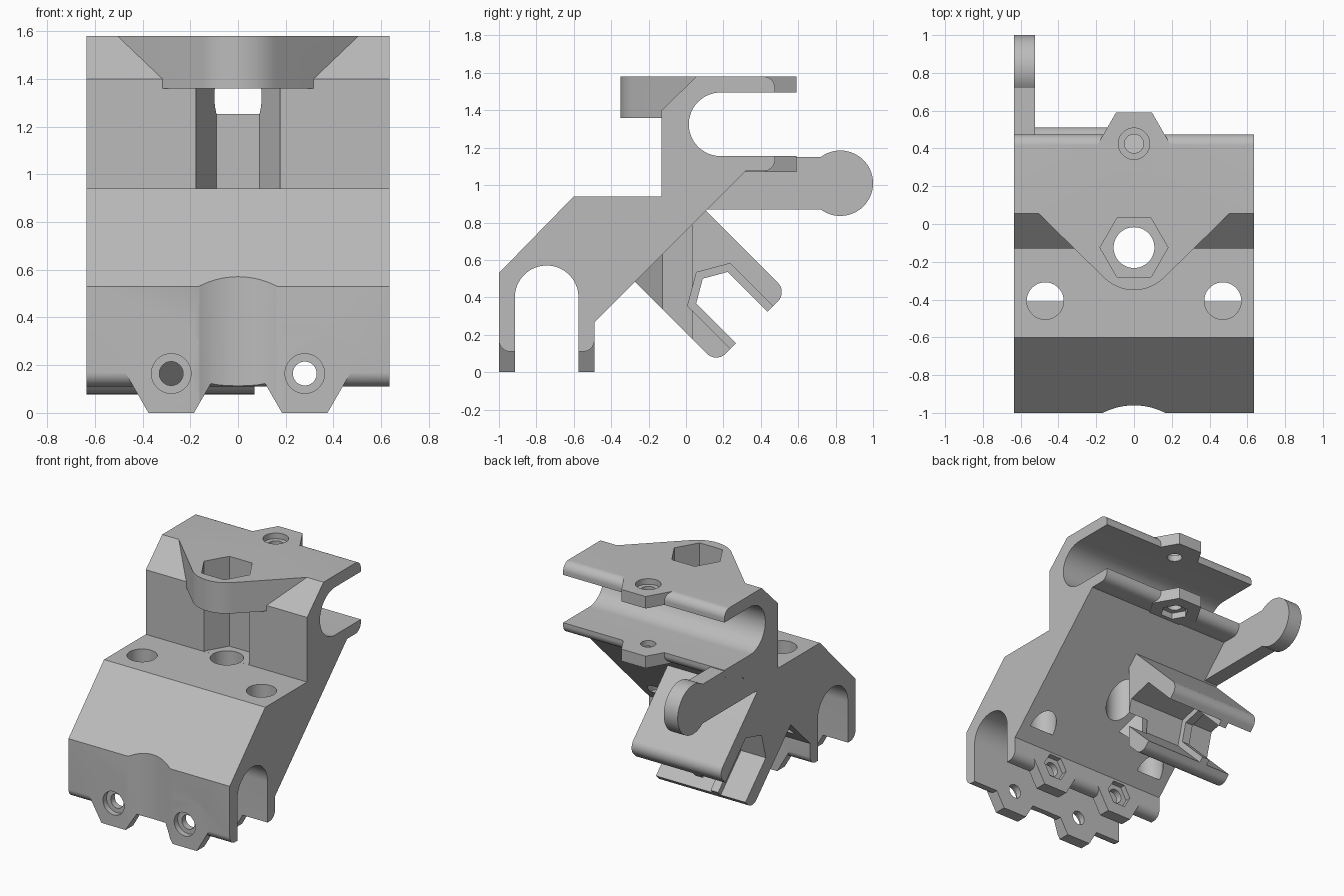
import bpy, bmesh
from math import sin, cos, pi, radians, sqrt
from mathutils import Vector

if "Cube" in bpy.data.objects:
    bpy.data.objects.remove(bpy.data.objects["Cube"])

grey = bpy.data.materials.new("light_grey_plastic")
grey.use_nodes = True
COLOUR = (0.5, 0.5, 0.5, 1)
grey.diffuse_color = COLOUR
grey.node_tree.nodes["Principled BSDF"].inputs["Base Color"].default_value = COLOUR

HALF = 0.635
LAYOUT = {"x": lambda a, b, d: (d, a, b),
          "y": lambda a, b, d: (a, d, b),
          "z": lambda a, b, d: (a, b, d)}


def arc(cx, cy, r, start, end, steps=12):
    angles = [radians(start + (end - start) * i / steps) for i in range(steps + 1)]
    return [(cx + r * cos(t), cy + r * sin(t)) for t in angles]


def polygon(cx, cy, r, sides=48, turn=0):
    return arc(cx, cy, r, turn, turn + 360, sides)[:-1]


def prism(name, axis, points, start, end):
    """Extrude a flat outline along one axis."""
    bm = bmesh.new()
    place = LAYOUT[axis]
    face = bm.faces.new([bm.verts.new(place(a, b, start)) for a, b in points])
    grown = bmesh.ops.extrude_face_region(bm, geom=[face])
    shift = Vector(place(0, 0, end - start))
    bmesh.ops.translate(bm, vec=shift,
                        verts=[v for v in grown["geom"] if isinstance(v, bmesh.types.BMVert)])
    bmesh.ops.recalc_face_normals(bm, faces=bm.faces)
    mesh = bpy.data.meshes.new(name)
    bm.to_mesh(mesh)
    bm.free()
    mesh.materials.append(grey)
    obj = bpy.data.objects.new(name, mesh)
    bpy.context.scene.collection.objects.link(obj)
    return obj


def combine(target, operation, *shape):
    """Join a prism to the target or cut it away."""
    tool = prism("tool", *shape)
    tool.hide_render = True
    mod = target.modifiers.new("shape", "BOOLEAN")
    mod.operation, mod.solver, mod.object = operation, "EXACT", tool
    bpy.context.view_layer.objects.active = target
    bpy.ops.object.modifier_apply(modifier=mod.name)
    bpy.data.objects.remove(tool)


def add(target, *shape):
    combine(target, "UNION", *shape)


def cut(target, *shape):
    combine(target, "DIFFERENCE", *shape)


# Body side profile, with rounded outer corners on the clamp lips
R = 0.06
profile = [(-1, 0.53), (-0.6, 0.94), (-0.13, 0.94), (-0.13, 1.4), (0.055, 1.58)]
profile += arc(0.415, 1.58 - R, R, 90, 0) + arc(0.415, 1.075 + R, R, 0, -90)
profile += [(0.32, 1.075), (-0.49, 0.265)]
profile += arc(-0.49 - R, 0.11 + R, R, 0, -90) + arc(-1 + R, 0.11 + R, R, 270, 180)
body = prism("clamp_body", "x", profile, -HALF, HALF)

# Overhanging nut flange at the top
flange = [(0.51, 0.06), (-0.51, 0.06)] + arc(0, -0.125, 0.225, 225, 315, 16)
add(body, "z", flange, 1.36, 1.58)

# Hexagonal screw tabs on both clamps
TAB = 0.165 / cos(pi / 6)
for x in (-0.28, 0.28):
    for y in (-1, -0.575):
        add(body, "y", polygon(x, 0.165, TAB, 6), y, y + 0.085)
for z in (1.07, 1.495):
    add(body, "z", polygon(0, 0.425, TAB, 6), z, z + 0.085)

# Rod channels
front_slot = arc(-0.745, 0.4, 0.17, 0, 180, 32) + [(-0.915, -0.2), (-0.575, -0.2)]
top_slot = arc(0.185, 1.325, 0.17, 90, 270, 32) + [(0.8, 1.155), (0.8, 1.495)]
cut(body, "x", front_slot, -1, 1)
cut(body, "x", top_slot, -1, 1)

# Shallow round groove down the front
cut(body, "z", polygon(0, -1.32, 0.36, 96), -0.2, 0.9)

# Screw holes, head recesses and nut traps
for x in (-0.28, 0.28):
    cut(body, "y", polygon(x, 0.165, 0.05), -1.1, -0.4)
    cut(body, "y", polygon(x, 0.165, 0.083), -1.1, -0.96)
    cut(body, "y", polygon(x, 0.165, 0.095, 6), -0.53, -0.4)
cut(body, "z", polygon(0, 0.425, 0.05), 0.9, 1.7)
cut(body, "z", polygon(0, 0.425, 0.083), 1.54, 1.7)
cut(body, "z", polygon(0, 0.425, 0.095, 6), 0.9, 1.115)

# Central hexagonal shaft with a round bore below, and two blind side bores
cut(body, "z", polygon(0, -0.125, 0.18, 6), 0.9405, 1.8)
cut(body, "z", polygon(0, -0.125, 0.108), 0.2, 1.2)
for x in (-0.47, 0.47):
    cut(body, "z", polygon(x, -0.407, 0.098), 0.345, 1.2)


# Fork under the sloped face, drawn along its own 45 degree axis
def tilt(points):
    return [((u + v + 0.417) / sqrt(2), (v + 0.417 - u) / sqrt(2)) for u, v in points]


def jaw(r):
    half = r * cos(pi / 6)
    return tilt([(0.3, half), (-0.152 - r / 2, half), (-0.152 - r, 0),
                 (-0.152 - r / 2, -half), (0.3, -half)])


tip = 0.07
outline = ([(-0.56, -0.268)] + arc(0.08 - tip, -0.268 + tip, tip, -90, 0)
           + arc(0.08 - tip, 0.268 - tip, tip, 0, 90) + [(-0.56, 0.268)])
fork = prism("holder_fork", "x", tilt(outline), -HALF, 0.07)
cut(fork, "x", jaw(0.138), -1, 1)
cut(fork, "x", jaw(0.185), -0.38, 1)
cut(fork, "x", jaw(0.185), -1, -0.44)
cut(fork, "z", polygon(0, -0.125, 0.18, 6), -0.2, 1.2)

# Side arm with a round end
arm_outline = arc(0.825, 1.01, 0.175, -127, 127, 40)
arm_outline += [(0.25, 1.15), (0.11, 0.99), (0.11, 0.87)]
arm = prism("side_arm", "x", arm_outline, -HALF + 0.0005, -0.525)

# Smooth the round surfaces only
bpy.ops.object.select_all(action="DESELECT")
for part in (body, fork, arm):
    part.select_set(True)
bpy.context.view_layer.objects.active = body
bpy.ops.object.shade_smooth_by_angle(angle=radians(30))
